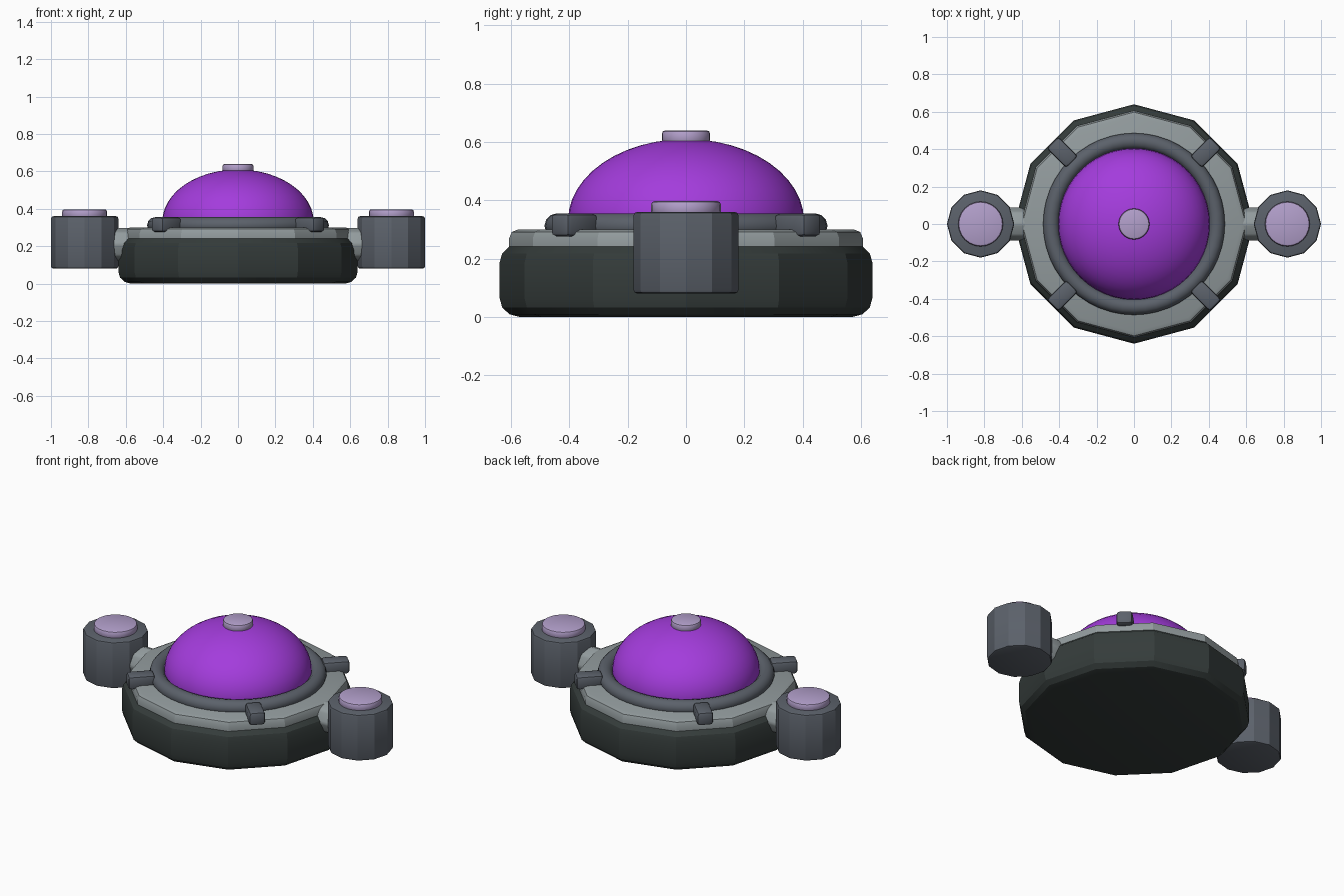
import bpy, math
from math import pi, sin, cos

if "Cube" in bpy.data.objects:
    bpy.data.objects.remove(bpy.data.objects["Cube"])


def material(name, rgb):
    m = bpy.data.materials.new(name)
    m.diffuse_color = (*rgb, 1)
    m.use_nodes = True
    m.node_tree.nodes["Principled BSDF"].inputs["Base Color"].default_value = m.diffuse_color
    return m


CHARCOAL = material("charcoal", (0.035, 0.045, 0.043))
STEEL = material("light steel", (0.29, 0.33, 0.34))
SLATE = material("slate", (0.105, 0.12, 0.145))
PURPLE = material("purple", (0.37, 0.045, 0.72))
LILAC = material("lilac", (0.45, 0.35, 0.60))


def finish(name, mat, bevel=0.0, segments=2, angle=35):
    ob = bpy.context.object
    ob.name = name
    ob.data.materials.append(mat)
    bpy.ops.object.transform_apply(location=False, rotation=False, scale=True)
    if bevel:
        mod = ob.modifiers.new("bevel", "BEVEL")
        mod.width = bevel
        mod.segments = segments
        mod.limit_method = "ANGLE"
        mod.angle_limit = math.radians(40)
        bpy.ops.object.modifier_apply(modifier=mod.name)
    if angle:
        bpy.ops.object.shade_smooth_by_angle(angle=math.radians(angle))
    return ob


def drum(name, mat, x, radius, z0, z1, sides, bevel, segments=2, angle=25):
    bpy.ops.mesh.primitive_cylinder_add(vertices=sides, radius=radius, depth=z1 - z0,
                                        location=(x, 0, (z0 + z1) / 2))
    return finish(name, mat, bevel, segments, angle)


# Twelve-sided base and top plate
drum("base", CHARCOAL, 0, 0.64, 0, 0.25, 12, 0.065, 3)
drum("top_plate", STEEL, 0, 0.607, 0.18, 0.30, 12, 0.03, 2)

# Collar around the dome
bpy.ops.mesh.primitive_torus_add(major_radius=0.443, minor_radius=0.043, major_segments=48,
                                 minor_segments=12, location=(0, 0, 0.312))
finish("collar", SLATE, angle=60)

# Flattened dome with a cap
bpy.ops.mesh.primitive_uv_sphere_add(segments=48, ring_count=24, radius=1, location=(0, 0, 0.33))
bpy.context.object.scale = (0.405, 0.405, 0.28)
finish("dome", PURPLE, angle=60)
drum("dome_cap", LILAC, 0, 0.083, 0.595, 0.64, 24, 0.012)

# Four diagonal clips
for i in range(4):
    a = pi / 4 + i * pi / 2
    bpy.ops.mesh.primitive_cube_add(size=1, location=(0.542 * cos(a), 0.542 * sin(a), 0.315),
                                    rotation=(0, 0, a))
    bpy.context.object.scale = (0.15, 0.09, 0.08)
    finish("clip", SLATE, 0.018, 2)

# Side pods with arms and buttons
for side, s in (("left", -1), ("right", 1)):
    bpy.ops.mesh.primitive_cylinder_add(vertices=8, radius=0.09, depth=0.22,
                                        location=(s * 0.62, 0, 0.21),
                                        rotation=(0, pi / 2, 0))
    bpy.context.object.rotation_euler = (pi / 8, pi / 2, 0)
    bpy.context.object.rotation_mode = "XYZ"
    bpy.context.object.rotation_euler = (0, pi / 2, 0)
    finish(side + "_arm", STEEL, 0.012, 2)
    drum(side + "_pod", SLATE, s * 0.82, 0.18, 0.08, 0.36, 12, 0.012)
    drum(side + "_button", LILAC, s * 0.82, 0.12, 0.35, 0.397, 24, 0.012)
